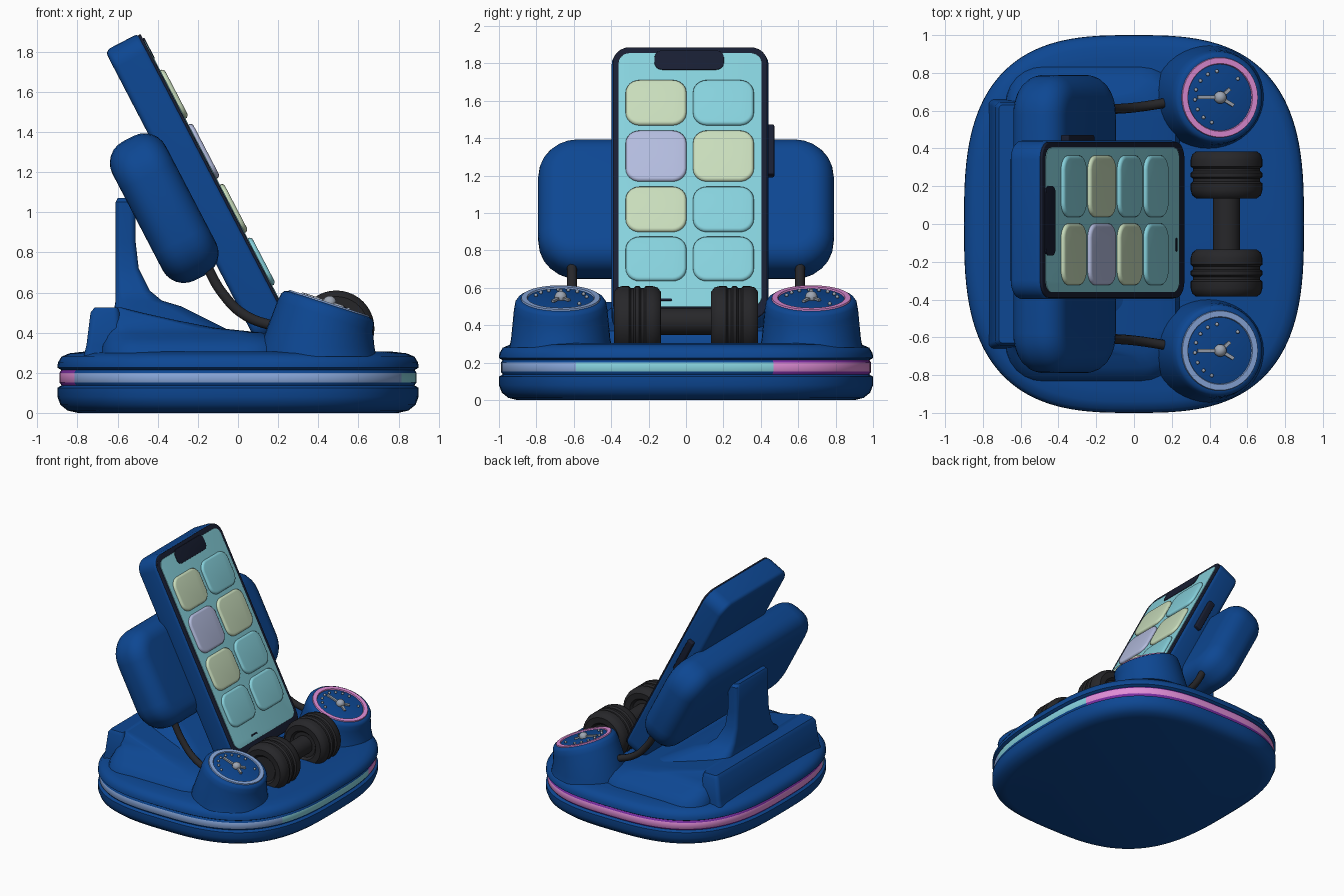
import bpy, bmesh
from math import sin, cos, pi, radians, copysign
from mathutils import Matrix, Vector

if "Cube" in bpy.data.objects:
    bpy.data.objects.remove(bpy.data.objects["Cube"])


def material(name, *rgb):
    m = bpy.data.materials.new(name)
    m.use_nodes = True
    m.diffuse_color = (*rgb, 1)
    node = next(n for n in m.node_tree.nodes if n.type == 'BSDF_PRINCIPLED')
    node.inputs["Base Color"].default_value = (*rgb, 1)
    node.inputs["Roughness"].default_value = 0.6
    return m


BLUE = material("deep blue", .004, .063, .29)
NAVY = material("dark navy", .009, .013, .032)
RUBBER = material("black rubber", .02, .02, .023)
CYAN = material("pale cyan", .24, .64, .72)
CREAM = material("pale green", .58, .72, .50)
LILAC = material("lilac", .45, .50, .73)
PINK = material("pink", .75, .27, .68)
PURPLE = material("purple", .22, .03, .40)
SKY = material("periwinkle", .25, .39, .71)
SILVER = material("silver", .34, .38, .45)
parts = []


def add_object(name, bm, mats):
    bmesh.ops.recalc_face_normals(bm, faces=bm.faces)
    mesh = bpy.data.meshes.new(name)
    bm.to_mesh(mesh)
    bm.free()
    for m in mats:
        mesh.materials.append(m)
    obj = bpy.data.objects.new(name, mesh)
    bpy.context.collection.objects.link(obj)
    parts.append(obj)
    return obj


def loft(name, rings, mats, matrix=Matrix(), caps=True, rule=None):
    """Bridge matching rings of points into one skin."""
    bm = bmesh.new()
    loops = [[bm.verts.new(matrix @ Vector(p)) for p in ring] for ring in rings]
    count = len(loops[0])
    pairs = list(zip(loops, loops[1:])) + ([] if caps else [(loops[-1], loops[0])])
    for row, (a, b) in enumerate(pairs):
        for i in range(count):
            j = (i + 1) % count
            face = bm.faces.new((a[i], a[j], b[j], b[i]))
            if rule:
                face.material_index = rule(row, face.calc_center_median())
    if caps:
        bm.faces.new(loops[0])
        bm.faces.new(loops[-1])
    return add_object(name, bm, mats)


def circle(r, n=40):
    return [(r * cos(2 * pi * i / n), r * sin(2 * pi * i / n)) for i in range(n)]


def rounded_rect(w, h, r, seg=6):
    r = min(r, w / 2 - .001, h / 2 - .001)
    pts = []
    for q, (sx, sy) in enumerate([(1, 1), (-1, 1), (-1, -1), (1, -1)]):
        for k in range(seg + 1):
            a = pi / 2 * (q + k / seg)
            pts.append((sx * (w / 2 - r) + r * cos(a), sy * (h / 2 - r) + r * sin(a)))
    return pts


def superellipse(inset, z, n=2.9, count=128):
    def power(v):
        return copysign(abs(v) ** (2 / n), v)
    return [((.9 - inset) * power(cos(t)), (1 - inset) * power(sin(t)), z)
            for t in (2 * pi * i / count for i in range(count))]


def stack(name, rows, mats):
    """Rounded rectangles piled in z: z, x from, x to, half width in y, corner."""
    return loft(name, [[((x0 + x1) / 2 + x, y, z) for x, y in
                        rounded_rect(x1 - x0, 2 * half, r)]
                       for z, x0, x1, half, r in rows], mats)


# Slanted frame shared by handset, cushion and tiles: n outward, y across, u up
SLANT = Matrix.Rotation(radians(-27.5), 4, 'Y')


def slab(name, n0, n1, y, u, w, h, corner, edge, mat, steps=4):
    rings = []
    turns = [pi / 2 * k / steps for k in range(steps + 1)]
    sides = [(n0 + edge * (1 - sin(a)), edge * (1 - cos(a))) for a in reversed(turns)]
    sides = [(n0 + edge * (1 - sin(a)), edge * (1 - cos(a))) for a in turns[::-1]]
    sides += [(n1 - edge * (1 - sin(a)), edge * (1 - cos(a))) for a in turns]
    for n, inset in sides:
        rings.append([(n, y + py, u + pu) for py, pu in rounded_rect(
            w - 2 * inset, h - 2 * inset, max(corner - inset, .004))])
    return loft(name, rings, [mat], SLANT)


# Base with a groove for the light band
base_profile = [(.10, 0), (.05, .012), (.015, .04), (0, .08), (0, .125), (.025, .14),
                (.025, .21), (0, .225), (.002, .25), (.02, .28), (.06, .297), (.13, .305)]
loft("base", [superellipse(i, z) for i, z in base_profile], [BLUE])


def band_colour(row, c):
    middle = row == 1
    if c.y < -.6 and c.x > -.86:
        return 2 if middle else 4
    if c.x > .5 and c.y < .48:
        return 3 if middle else 4
    return 0 if middle else 1


band_profile = [(.022, .135), (.01, .152), (.01, .2), (.022, .217), (.04, .175)]
loft("light_band", [superellipse(i, z) for i, z in band_profile],
     [PINK, PURPLE, SKY, CYAN, BLUE], caps=False, rule=band_colour)

# Deck, rear box and upright post
stack("sloped_deck", [(.28, -.68, .24, .84, .2), (.33, -.68, .24, .82, .2),
                      (.37, -.67, .22, .76, .18), (.40, -.67, .12, .70, .14),
                      (.425, -.66, -.12, .66, .1), (.46, -.66, -.3, .64, .06),
                      (.50, -.65, -.48, .62, .05), (.525, -.64, -.58, .6, .02)], [BLUE])
stack("rear_box", [(.28, -.77, -.58, .66, .03), (.34, -.755, -.58, .655, .03),
                   (.50, -.735, -.59, .645, .03), (.525, -.715, -.6, .63, .02)], [BLUE])
stack("upright_post", [(.40, -.63, -.02, .52, .1), (.45, -.62, -.12, .45, .1),
                       (.53, -.615, -.28, .36, .08), (.56, -.61, -.38, .31, .06),
                       (.61, -.61, -.44, .26, .04), (.72, -.61, -.495, .22, .03),
                       (.85, -.61, -.51, .21, .03), (1.05, -.61, -.51, .21, .03),
                       (1.07, -.6, -.52, .19, .03)], [BLUE])

# Wide cushion behind the handset
slab("back_cushion", -.005, .295, 0, 1.075, 1.58, .78, .21, .12, BLUE, 6)

# Handset: body, bezel, screen, notch, side button
slab("handset_body", .245, .437, .022, 1.082, .84, 1.65, .10, .03, BLUE)
slab("bezel", .425, .441, .022, 1.082, .825, 1.635, .09, .006, NAVY)
slab("screen", .435, .445, .022, 1.096, .765, 1.53, .06, .002, CYAN)
slab("notch", .437, .449, .017, 1.817, .37, .115, .04, .002, NAVY)
slab("home_bar", .437, .45, -.11, .372, .07, .012, .005, .002, NAVY)
slab("side_button", .325, .375, .447, 1.32, .05, .30, .01, .008, NAVY)

# Two columns of puffy tiles
tile_rows = [(1.585, .24, CREAM, CYAN), (1.30, .27, LILAC, CREAM),
             (1.015, .24, CREAM, CYAN), (.75, .235, CYAN, CYAN)]
for i, (z, tall, left_mat, right_mat) in enumerate(tile_rows):
    for side, y, mat in (("near", -.16, left_mat), ("far", .2, right_mat)):
        slab(f"tile_{side}_{i + 1}", .435, .465, y, (z - .203) / .887,
             .325, tall / .887, .075, .018, mat)

# Dumbbell rollers lying in front
lathe = Matrix.Translation((.49, 0, .42)) @ Matrix.Rotation(radians(90), 4, 'X')
loft("roller_axle", [[(*p, z) for p in circle(.072)] for z in (-.2, .2)], [RUBBER], lathe)
tyre = [(.10, -.105), (.115, -.122), (.16, -.125), (.182, -.108), (.19, -.08), (.19, -.045),
        (.178, -.035), (.178, -.02), (.19, -.01)]
tyre += [(r, -z) for r, z in reversed(tyre)]
for side, y in (("near", -.26), ("far", .26)):
    loft(f"roller_{side}", [[(*p, z - y) for p in circle(r)] for r, z in tyre],
         [RUBBER], lathe)


def dial(side, y, ring_mat):
    tilt = Matrix.Translation((.45, y, .53)) @ Matrix.Rotation(radians(18), 4, 'Y')
    # Pod: flat foot rising into a tilted top
    rings = [[(.395 + px, y + py * .93, z) for px, py in circle(r)]
             for r, z in ((.295, .28), (.285, .33))]
    for r, h in ((.25, -.05), (.243, -.01), (.232, .006), (.215, .012)):
        rings.append([tilt @ Vector((*p, h)) for p in circle(r)])
    loft(f"dial_pod_{side}", rings, [BLUE])
    # Coloured rim
    loft(f"dial_rim_{side}", [[(*p, h) for p in circle(r)] for r, h in
                              ((.215, .005), (.21, .02), (.18, .02), (.173, .005))],
         [ring_mat], tilt, caps=False)
    # Hour dots and hub
    bm = bmesh.new()
    for k in range(9):
        a = radians(75 + k * 22) if k else radians(45)
        spot = tilt @ Matrix.Translation((.14 * cos(a), .14 * sin(a), .018))
        bmesh.ops.create_icosphere(bm, subdivisions=2, radius=.01, matrix=spot)
    bmesh.ops.create_icosphere(bm, subdivisions=3, radius=.033,
                               matrix=tilt @ Matrix.Translation((0, 0, .022)))
    # Pointers
    for angle, reach in ((180, .125), (40, .07), (-30, .085)):
        place = (tilt @ Matrix.Rotation(radians(angle), 4, 'Z')
                 @ Matrix.Translation((reach / 2, 0, .022))
                 @ Matrix.Diagonal((reach, .018, .012, 1)))
        bmesh.ops.create_cube(bm, size=1, matrix=place)
    add_object(f"dial_pointers_{side}", bm, [SILVER])


dial("near", -.67, SKY)
dial("far", .67, PINK)

# Cables from cushion to pods
for side, s in (("near", -1), ("far", 1)):
    curve = bpy.data.curves.new(f"cable_{side}", 'CURVE')
    curve.dimensions = '3D'
    curve.bevel_depth = .026
    curve.bevel_resolution = 3
    path = curve.splines.new('BEZIER')
    knots = [(-.16, .61, .74), (-.08, .61, .60), (.03, .62, .49), (.22, .65, .42)]
    path.bezier_points.add(len(knots) - 1)
    for point, (x, y, z) in zip(path.bezier_points, knots):
        point.co = (x, s * y, z)
        point.handle_left_type = point.handle_right_type = 'AUTO'
    curve.materials.append(RUBBER)
    bpy.context.collection.objects.link(bpy.data.objects.new(f"cable_{side}", curve))

# Smooth shading with crisp edges
bpy.ops.object.select_all(action='DESELECT')
for obj in parts:
    obj.select_set(True)
bpy.context.view_layer.objects.active = parts[0]
bpy.ops.object.shade_smooth_by_angle(angle=radians(40))
